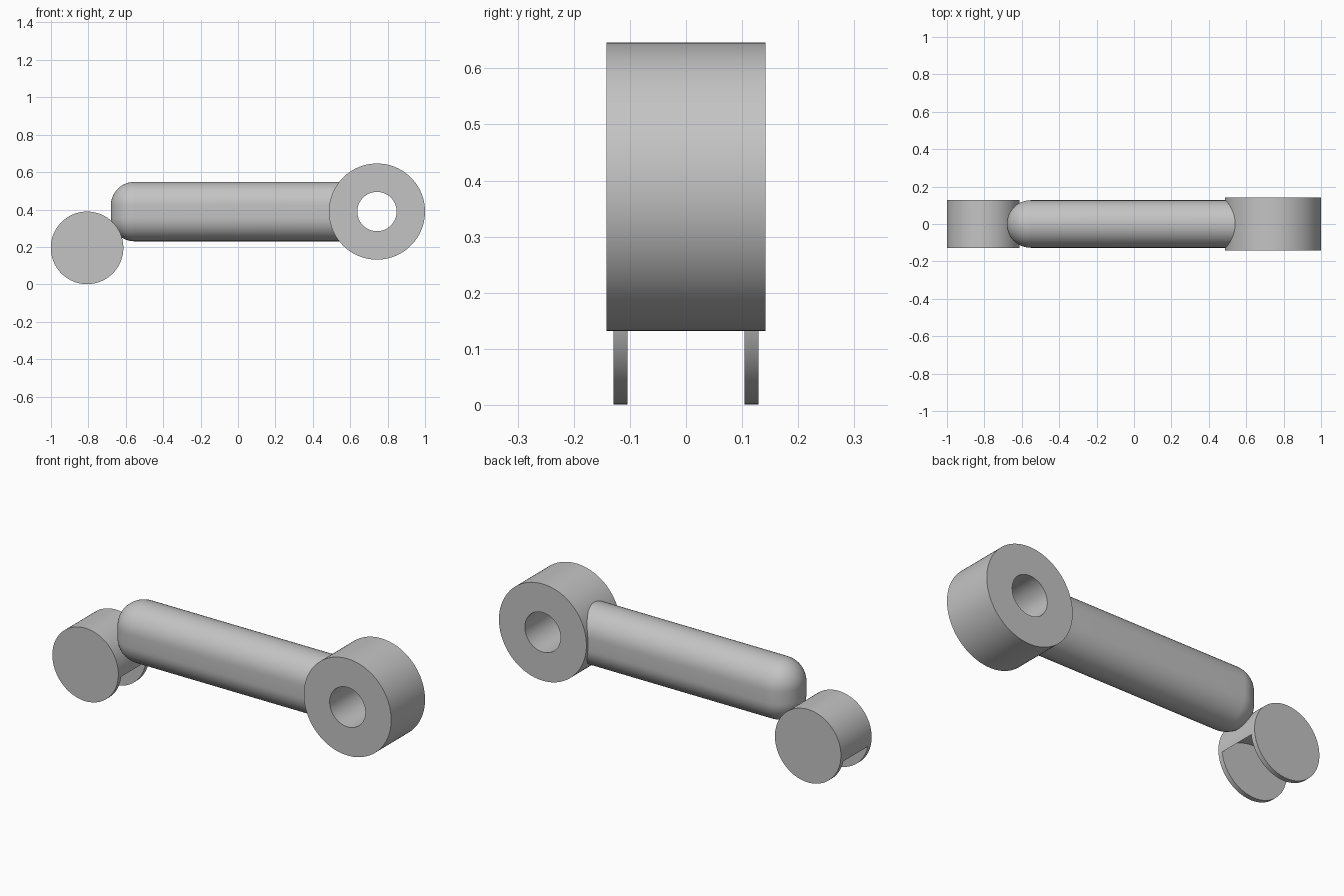
import bpy, bmesh
from math import pi, sin, cos, radians

cube = bpy.data.objects.get("Cube")
if cube:
    bpy.data.objects.remove(cube, do_unlink=True)

GREY = (0.55, 0.55, 0.55, 1.0)
mat = bpy.data.materials.new("plain grey")
mat.use_nodes = True
mat.diffuse_color = GREY
mat.node_tree.nodes["Principled BSDF"].inputs["Base Color"].default_value = GREY

SEG = 96


def finish(bm, name):
    """Turn a bmesh into a coloured object."""
    bmesh.ops.recalc_face_normals(bm, faces=bm.faces[:])
    mesh = bpy.data.meshes.new(name)
    bm.to_mesh(mesh)
    bm.free()
    mesh.materials.append(mat)
    obj = bpy.data.objects.new(name, mesh)
    bpy.context.collection.objects.link(obj)
    return obj


def activate(obj):
    bpy.ops.object.select_all(action='DESELECT')
    obj.select_set(True)
    bpy.context.view_layer.objects.active = obj


def smooth(obj):
    activate(obj)
    bpy.ops.object.shade_smooth_by_angle(angle=radians(30))


def tube(name, x, z, half, outer, inner=0.0):
    """Disc or ring with its axis along y."""
    bm = bmesh.new()
    rims = []
    for r, y in ((outer, -half), (outer, half), (inner, half), (inner, -half)):
        if r > 0:
            rims.append([bm.verts.new((x + r * cos(2 * pi * i / SEG), y,
                                       z + r * sin(2 * pi * i / SEG)))
                         for i in range(SEG)])
    pairs = list(zip(rims, rims[1:]))
    if inner > 0:
        pairs.append((rims[-1], rims[0]))
    else:
        for rim in rims:
            bm.faces.new(rim)
    for a, b in pairs:
        for i in range(SEG):
            j = (i + 1) % SEG
            bm.faces.new((a[i], a[j], b[j], b[i]))
    return finish(bm, name)


def rounded_bar(name, x_tip, x_end, z, radius, spread):
    """Stadium section along x with a rounded tip."""
    half, steps = 24, 14
    stations = [(x_tip + radius * (1 - cos(t)), radius * sin(t))
                for t in (pi / 2 * i / steps for i in range(steps + 1))]
    stations.append((x_end, radius))
    bm = bmesh.new()
    loops = []
    for x, r in stations:
        loop = []
        for side in (1, -1):
            for i in range(half + 1):
                a = pi * i / half
                loop.append(bm.verts.new((x, side * r * cos(a),
                                          z + side * (spread + r * sin(a)))))
        loops.append(loop)
    n = len(loops[0])
    for a, b in zip(loops, loops[1:]):
        for i in range(n):
            j = (i + 1) % n
            bm.faces.new((a[i], a[j], b[j], b[i]))
    bm.faces.new(loops[-1])
    bmesh.ops.remove_doubles(bm, verts=bm.verts[:], dist=1e-5)
    return finish(bm, name)


# Eye ring with a through bore
smooth(tube("eye_ring", 0.743, 0.389, 0.142, 0.257, 0.105))

# Connecting bar, its plain end buried in the ring
smooth(rounded_bar("connecting_bar", -0.68, 0.58, 0.389, 0.127, 0.032))

# Forked end: a drum with an arched slot open at the bottom
fork = tube("forked_end", -0.807, 0.195, 0.129, 0.194)
cutter = tube("slot_cutter", -0.800, 0.055, 0.104, 0.22)
cutter.hide_render = True
slot = fork.modifiers.new("slot", 'BOOLEAN')
slot.operation = 'DIFFERENCE'
slot.solver = 'EXACT'
slot.object = cutter
activate(fork)
bpy.ops.object.modifier_apply(modifier=slot.name)
bpy.data.objects.remove(cutter, do_unlink=True)
smooth(fork)
